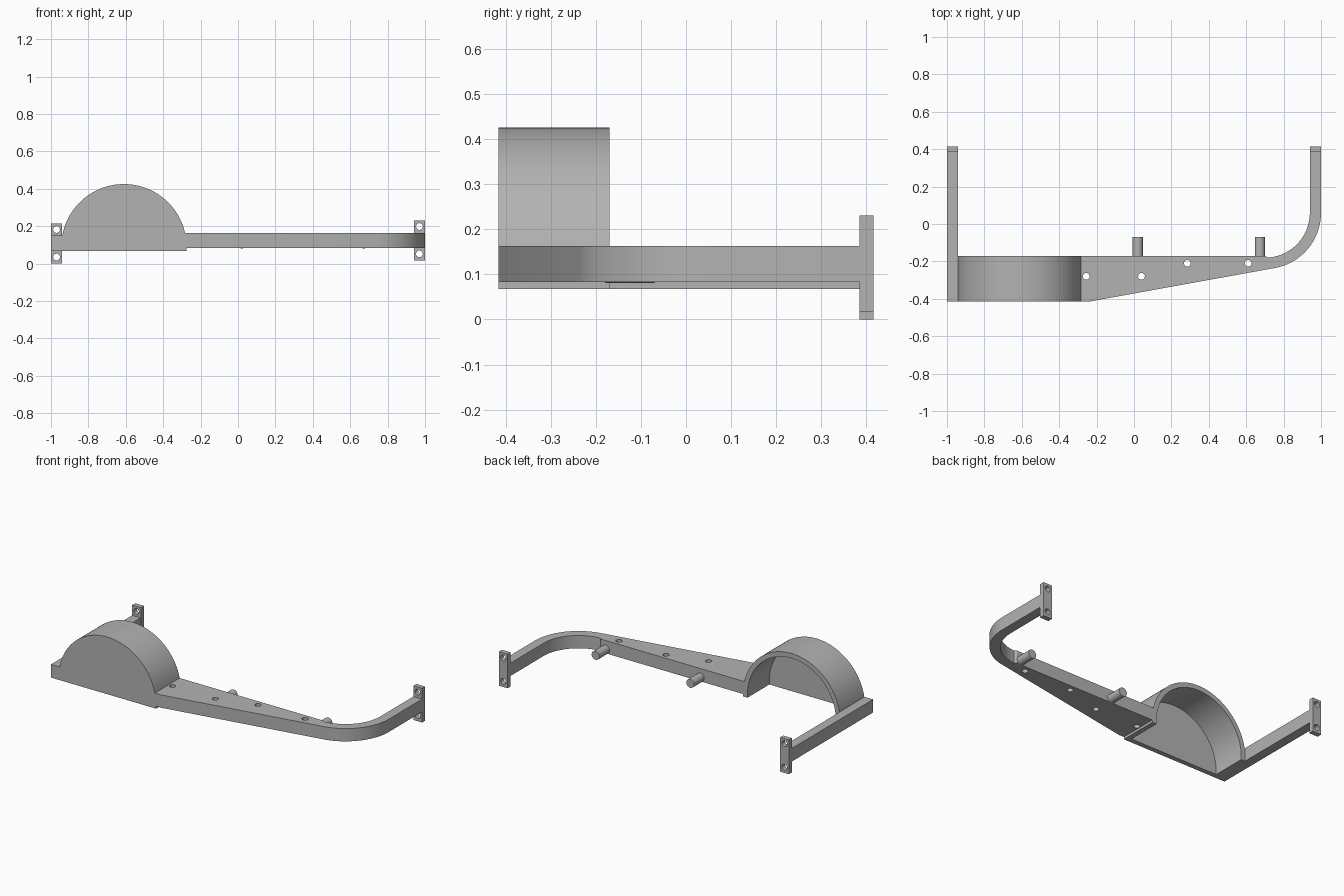
import bpy, bmesh
from math import sin, cos, pi, radians
from mathutils import Matrix, Vector

cube = bpy.data.objects.get("Cube")
if cube:
    bpy.data.objects.remove(cube, do_unlink=True)

grey = bpy.data.materials.new("plain grey")
grey.use_nodes = True
grey.diffuse_color = (0.45, 0.45, 0.45, 1)
grey.node_tree.nodes["Principled BSDF"].inputs["Base Color"].default_value = (0.45, 0.45, 0.45, 1)


def finish(name, bm):
    bmesh.ops.recalc_face_normals(bm, faces=bm.faces)
    mesh = bpy.data.meshes.new(name)
    bm.to_mesh(mesh)
    bm.free()
    mesh.materials.append(grey)
    obj = bpy.data.objects.new(name, mesh)
    bpy.context.collection.objects.link(obj)
    return obj


def prism(name, outline, lo, hi, axis="z"):
    """Extrude a flat outline along z (outline is x, y) or y (outline is x, z)."""
    bm = bmesh.new()
    place = (lambda u, v, w: (u, v, w)) if axis == "z" else (lambda u, v, w: (u, w, v))
    face = bm.faces.new([bm.verts.new(place(u, v, lo)) for u, v in outline])
    out = bmesh.ops.extrude_face_region(bm, geom=[face])
    verts = [g for g in out["geom"] if isinstance(g, bmesh.types.BMVert)]
    bmesh.ops.translate(bm, verts=verts, vec=place(0, 0, hi - lo))
    return finish(name, bm)


def rect(x0, x1, y0, y1):
    return [(x0, y0), (x1, y0), (x1, y1), (x0, y1)]


def arc(cx, cy, r, start, end, steps):
    angles = [radians(start + (end - start) * i / steps) for i in range(steps + 1)]
    return [(cx + r * cos(a), cy + r * sin(a)) for a in angles]


def rods(name, centres, radius, length, axis):
    """Round rods along z or y, joined in one mesh."""
    bm = bmesh.new()
    turn = Matrix.Rotation(pi / 2, 4, "X") if axis == "y" else Matrix()
    for c in centres:
        bmesh.ops.create_cone(bm, cap_ends=True, segments=32, radius1=radius, radius2=radius,
                              depth=length, matrix=Matrix.Translation(Vector(c)) @ turn)
    return finish(name, bm)


def drill(obj, centres, axis):
    cutter = rods("hole_cutter", centres, 0.018, 0.3, axis)
    cutter.hide_render = True
    mod = obj.modifiers.new("holes", "BOOLEAN")
    mod.operation, mod.solver, mod.object = "DIFFERENCE", "EXACT", cutter
    bpy.context.view_layer.objects.active = obj
    bpy.ops.object.modifier_apply(modifier=mod.name)
    bpy.data.objects.remove(cutter, do_unlink=True)


FRONT, BACK, PLATE_BACK = -0.415, 0.415, -0.17
parts = []

# Half-round housing: hollow shell, open behind and below, with a front wall
cx, cz, r, wall, base = -0.61, 0.09, 0.335, 0.03, 0.068
outer = [(cx + r, base)] + arc(cx, cz, r, 0, 180, 64) + [(cx - r, base)]
inner = [(cx - r + wall, base)] + arc(cx, cz, r - wall, 180, 0, 64) + [(cx + r - wall, base)]
parts.append(prism("housing_shell", outer + inner, FRONT + wall, PLATE_BACK, "y"))
parts.append(prism("housing_front_wall", outer, FRONT, FRONT + wall, "y"))

# Tapered plate that bends into the left arm
bend = (0.7, 0.06)
outline = [(-0.29, PLATE_BACK), (-0.29, FRONT), (-0.24, FRONT)]
outline += arc(*bend, 0.3, -79.7, 0, 24) + [(1.0, 0.39), (0.94, 0.39)]
outline += arc(*bend, 0.24, 0, -90, 24)[:-1] + [(0.7, PLATE_BACK)]
plate = prism("tapered_plate_and_left_arm", outline, 0.083, 0.163)
drill(plate, [(-0.255, -0.28, 0.12), (0.04, -0.28, 0.12),
              (0.285, -0.21, 0.12), (0.61, -0.21, 0.12)], "z")
parts.append(plate)

# Straight right arm beside the housing
parts.append(prism("right_arm", rect(-1.0, -0.942, FRONT, 0.39), base, 0.15))

# Drilled mounting tabs at the arm ends
for name, x0, z0, z1 in (("right_tab", -1.0, 0.0, 0.214), ("left_tab", 0.94, 0.017, 0.23)):
    tab = prism(name, rect(x0, x0 + 0.06, z0, z1), 0.385, BACK, "y")
    drill(tab, [(x0 + 0.03, 0.4, z) for z in (z0 + 0.035, z1 - 0.032)], "y")
    parts.append(tab)

# Two pegs on the back edge
parts.append(rods("back_pegs", [(x, -0.125, 0.108) for x in (0.02, 0.673)], 0.027, 0.11, "y"))

# Smooth the curves, keep the edges sharp
for obj in bpy.context.view_layer.objects:
    obj.select_set(obj in parts)
bpy.context.view_layer.objects.active = parts[0]
bpy.ops.object.shade_smooth_by_angle(angle=radians(30))
